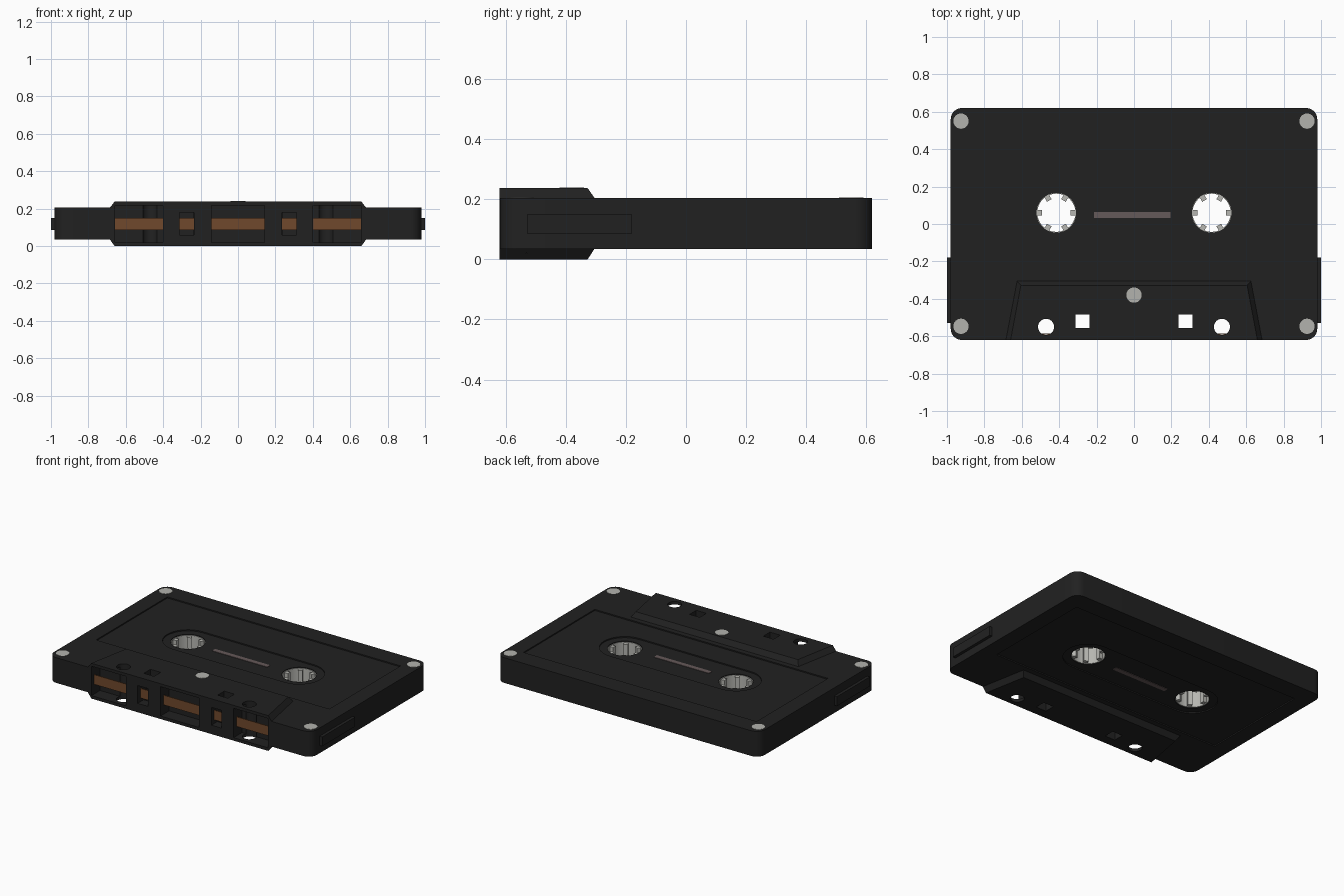
import bpy, bmesh, math
from math import pi, cos, sin

if "Cube" in bpy.data.objects:
    bpy.data.objects.remove(bpy.data.objects["Cube"])


def mat(name, rgb):
    m = bpy.data.materials.new(name)
    m.diffuse_color = (*rgb, 1)
    m.use_nodes = True
    m.node_tree.nodes["Principled BSDF"].inputs["Base Color"].default_value = m.diffuse_color
    return m


BLACK = mat("black_plastic", (0.0155, 0.0155, 0.0155))
STEEL = mat("screw_grey", (0.45, 0.45, 0.42))
HUB = mat("hub_grey", (0.47, 0.47, 0.44))
TAPE = mat("tape_brown", (0.16, 0.065, 0.025))
WINDOW = mat("window_grey", (0.13, 0.10, 0.10))


def loft(name, levels, material=BLACK, smooth=False):
    """Closed solid through stacked outlines: [(z, [(x, y), ...]), ...]"""
    bm = bmesh.new()
    rings = [[bm.verts.new((x, y, z)) for x, y in pts] for z, pts in levels]
    n = len(rings[0])
    bm.faces.new(rings[0][::-1])
    bm.faces.new(rings[-1])
    for a, b in zip(rings, rings[1:]):
        for i in range(n):
            j = (i + 1) % n
            bm.faces.new((a[i], a[j], b[j], b[i]))
    bmesh.ops.recalc_face_normals(bm, faces=bm.faces)
    me = bpy.data.meshes.new(name)
    bm.to_mesh(me)
    bm.free()
    me.materials.append(material)
    ob = bpy.data.objects.new(name, me)
    bpy.context.collection.objects.link(ob)
    if smooth:
        shade(ob)
    return ob


def shade(ob):
    bpy.ops.object.select_all(action='DESELECT')
    ob.select_set(True)
    bpy.context.view_layer.objects.active = ob
    bpy.ops.object.shade_smooth_by_angle(angle=math.radians(30))


def rect(x0, x1, y0, y1):
    return [(x0, y0), (x1, y0), (x1, y1), (x0, y1)]


def circle(cx, cy, r, n=32):
    return [(cx + r * cos(2 * pi * i / n), cy + r * sin(2 * pi * i / n)) for i in range(n)]


def rounded(x0, x1, y0, y1, r, n=8):
    pts = []
    for k, (cx, cy) in enumerate([(x1 - r, y1 - r), (x0 + r, y1 - r),
                                  (x0 + r, y0 + r), (x1 - r, y0 + r)]):
        for i in range(n + 1):
            a = (k + i / n) * pi / 2
            pts.append((cx + r * cos(a), cy + r * sin(a)))
    return pts


def prism(name, pts, z0, z1, material=BLACK, smooth=False):
    return loft(name, [(z0, pts), (z1, pts)], material, smooth)


def boolean(target, tool, op='DIFFERENCE'):
    bpy.ops.object.select_all(action='DESELECT')
    bpy.context.view_layer.objects.active = target
    target.select_set(True)
    m = target.modifiers.new("bool", 'BOOLEAN')
    m.operation, m.object, m.solver = op, tool, 'EXACT'
    bpy.ops.object.modifier_apply(modifier=m.name)
    bpy.data.objects.remove(tool)


ZB, ZT, H = 0.035, 0.205, 0.238
REEL_X, REEL_Y = 0.415, 0.06

# shell with thicker head block along the front edge
shell = prism("shell", rounded(-0.98, 0.98, -0.62, 0.62, 0.06), ZB, ZT)
outer = [(-0.685, -0.621), (0.685, -0.621), (0.625, -0.305), (-0.625, -0.305)]
inner = [(-0.66, -0.621), (0.66, -0.621), (0.605, -0.328), (-0.605, -0.328)]
boolean(shell, loft("head_block", [(0, inner), (ZB, outer), (ZT, outer), (H, inner)]), 'UNION')

# shallow label recess and reel recess on both faces
for z, s in ((ZT, 1), (ZB, -1)):
    for pts, d in ((rect(-0.87, 0.87, -0.27, 0.49), 0.008),
                   (rounded(-0.57, 0.57, -0.095, 0.215, 0.154), 0.016)):
        lo, hi = sorted((z - s * d, z + s * 0.05))
        boolean(shell, prism("cutter", pts, lo, hi))

# reel, capstan and square through holes, front openings
for s in (-1, 1):
    boolean(shell, prism("cutter", circle(s * REEL_X, REEL_Y, 0.106, 48), -0.1, 0.4))
    boolean(shell, prism("cutter", circle(s * 0.47, -0.55, 0.043), -0.1, 0.4))
    x = s * 0.275
    boolean(shell, prism("cutter", rect(x - 0.038, x + 0.038, -0.556, -0.485), -0.1, 0.4))
    boolean(shell, prism("cutter", rect(x - 0.0385, x + 0.0385, -0.7, -0.53), 0.06, 0.18))
    x = s * 0.53
    boolean(shell, prism("cutter", rect(x - 0.128, x + 0.128, -0.7, -0.53), 0.02, 0.218))
boolean(shell, prism("cutter", rect(-0.143, 0.143, -0.7, -0.53), 0.02, 0.218))
shade(shell)

# grip tabs on the sides
for s, side in ((-1, "left"), (1, "right")):
    x0, x1 = sorted((s * 0.95, s * 1.0))
    prism("grip_tab_" + side, rect(x0, x1, -0.53, -0.18), 0.087, 0.15)

# tape strip behind the front openings
prism("tape", rect(-0.66, 0.66, -0.592, -0.586), 0.085, 0.15, TAPE)

# window plates on both faces
prism("window_top", rect(-0.215, 0.195, 0.032, 0.064), ZT - 0.02, ZT - 0.013, WINDOW)
prism("window_bottom", rect(-0.215, 0.195, 0.032, 0.064), ZB + 0.013, ZB + 0.02, WINDOW)

# reel hubs: ring with six teeth
for s, side in ((-1, "left"), (1, "right")):
    cx = s * REEL_X
    hub = prism("hub_" + side, circle(cx, REEL_Y, 0.12, 48), 0.056, 0.184, HUB)
    boolean(hub, prism("cutter", circle(cx, REEL_Y, 0.102, 48), 0, 0.3))
    shade(hub)
    for k in range(6):
        a = k * pi / 3
        pts = [(cx + r * cos(a) - t * sin(a), REEL_Y + r * sin(a) + t * cos(a))
               for r, t in ((0.076, -0.014), (0.108, -0.014), (0.108, 0.014), (0.076, 0.014))]
        prism(f"hub_tooth_{side}_{k + 1}", pts, 0.06, 0.18, HUB)

# screws
for i, (x, y, z) in enumerate([(-0.925, 0.55, ZT), (0.925, 0.55, ZT), (-0.925, -0.547, ZT),
                               (0.925, -0.547, ZT), (0, -0.38, H)]):
    prism(f"screw_{i + 1}", circle(x, y, 0.041, 24), z - 0.02, z + 0.002, STEEL, True)
